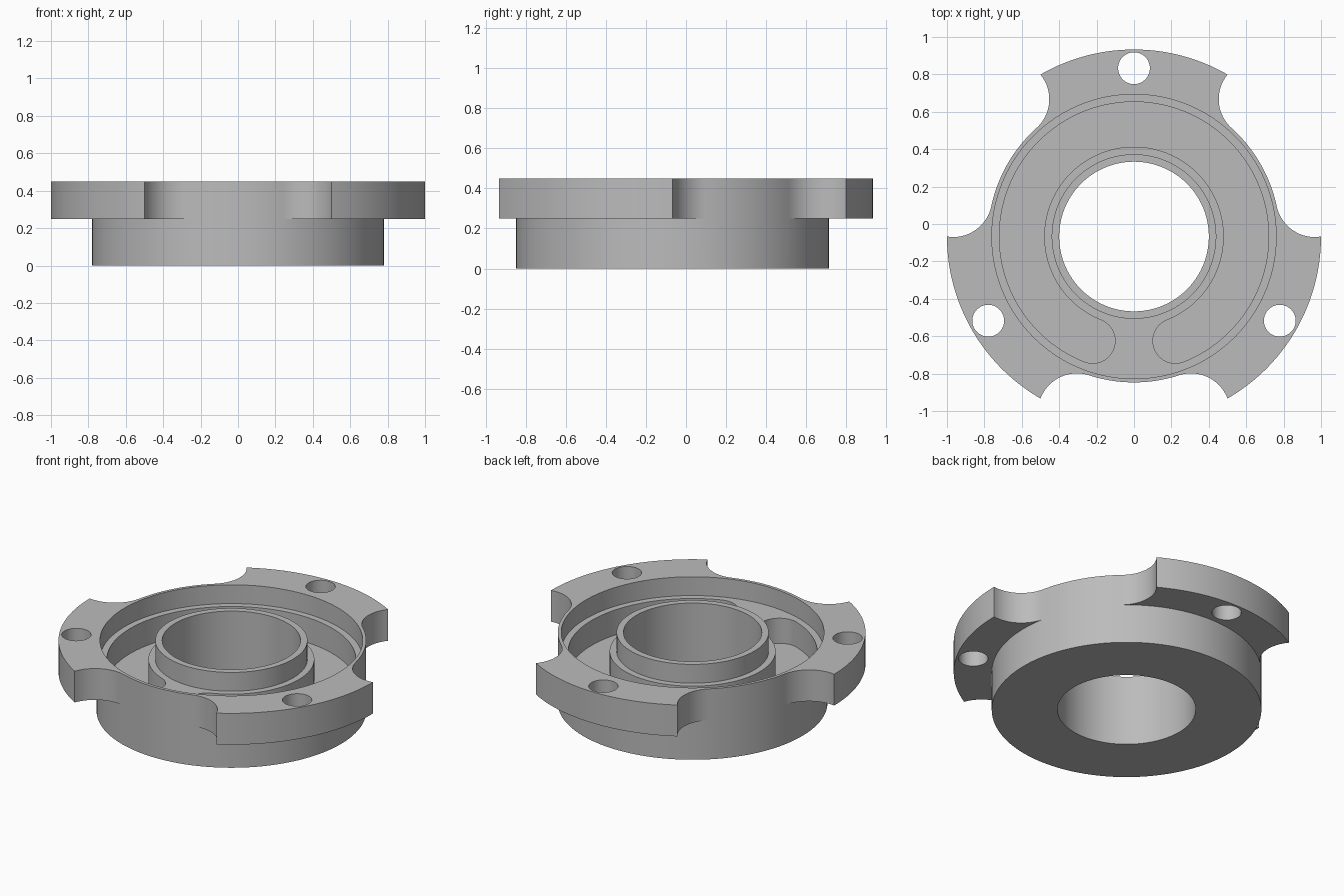
import bpy, bmesh
from math import radians, cos, sin, pi, atan2
from mathutils import Vector

CENTRE = (0, -0.067, 0)
BODY_R, FLANGE_R = 0.78, 1.0
FLANGE_Z, TOP_Z, LEDGE_Z, SLOT_Z = 0.25, 0.45, 0.33, 0.17

cube = bpy.data.objects.get("Cube")
if cube:
    bpy.data.objects.remove(cube, do_unlink=True)

metal = bpy.data.materials.new("plain_grey_metal")
metal.use_nodes = True
grey = (0.5, 0.5, 0.5, 1)
metal.diffuse_color = grey
metal.node_tree.nodes["Principled BSDF"].inputs["Base Color"].default_value = grey


def polar(r, deg, origin=(0, 0)):
    a = radians(deg)
    return Vector((origin[0] + r * cos(a), origin[1] + r * sin(a)))


def arc(r, start, end, steps, origin=(0, 0)):
    return [polar(r, start + (end - start) * i / steps, origin) for i in range(steps + 1)]


def face(bm, points, z):
    bm.faces.new([bm.verts.new((p.x, p.y, z)) for p in points])


def walls(bm, points, z0, z1):
    for p, q in zip(points, points[1:] + points[:1]):
        bm.faces.new([bm.verts.new((v.x, v.y, z))
                      for v, z in ((p, z0), (q, z0), (q, z1), (p, z1))])


def finish(bm, name):
    bmesh.ops.remove_doubles(bm, verts=bm.verts, dist=1e-5)
    bmesh.ops.recalc_face_normals(bm, faces=bm.faces)
    mesh = bpy.data.meshes.new(name)
    bm.to_mesh(mesh)
    bm.free()
    mesh.materials.append(metal)
    obj = bpy.data.objects.new(name, mesh)
    obj.location = CENTRE
    bpy.context.collection.objects.link(obj)
    return obj


def prism(name, points, z0, z1):
    bm = bmesh.new()
    face(bm, points, z0)
    face(bm, points, z1)
    walls(bm, points, z0, z1)
    return finish(bm, name)


def tube(name, inner, outer, z0, z1):
    bm = bmesh.new()
    rings = [arc(r, 0, 358, 179) for r in (inner, outer)]
    for ring in rings:
        walls(bm, ring, z0, z1)
    for z in (z0, z1):
        for i in range(180):
            j = (i + 1) % 180
            face(bm, (rings[0][i], rings[0][j], rings[1][j], rings[1][i]), z)
    return finish(bm, name)


# Half of a mounting lobe: outer arc, then a scooped corner tangent to the body
scoop = radians(12)
fillet_r = ((BODY_R ** 2 + FLANGE_R ** 2 - 2 * BODY_R * FLANGE_R * cos(scoop))
            / (2 * (FLANGE_R * cos(scoop) - BODY_R)))
fillet_c = polar(BODY_R + fillet_r, 42)
to_corner = polar(FLANGE_R, 30) - fillet_c
corner_deg = atan2(to_corner.y, to_corner.x) * 180 / pi
sweep = (42 + 180 - corner_deg) % 360
if sweep > 180:
    sweep -= 360
half = arc(FLANGE_R, 0, 30, 15) + arc(fillet_r, corner_deg, corner_deg + sweep, 16, fillet_c)[1:]
lobe = [Vector((p.x, -p.y)) for p in reversed(half[1:])] + half


def turned(points, deg):
    a = radians(deg)
    return [Vector((p.x * cos(a) - p.y * sin(a), p.x * sin(a) + p.y * cos(a))) for p in points]


# Main housing: round body with a three-lobed flange
bm = bmesh.new()
outline = []
for centre in (90, 210, 330):
    edge = turned(lobe, centre)
    outline += edge + arc(BODY_R, centre + 44, centre + 76, 16)
    face(bm, edge + arc(BODY_R, centre + 40, centre - 40, 40), FLANGE_Z)
walls(bm, outline, FLANGE_Z, TOP_Z)
face(bm, outline, TOP_Z)
circle = arc(BODY_R, 0, 358, 179)
walls(bm, circle, 0, FLANGE_Z)
face(bm, circle, 0)
housing = finish(bm, "flanged_housing")

# Cutters: pocket around the boss, bore, curved slot and bolt holes
end_a, end_b = -68.4, 248.4
slot = (arc(0.72, end_a, end_b, 150)
        + arc(0.12, end_b, end_b + 180, 24, polar(0.6, end_b))[1:]
        + arc(0.48, end_b, end_a, 150)[1:]
        + arc(0.12, end_a + 180, end_a + 360, 24, polar(0.6, end_a))[1:-1])
cutters = [
    tube("pocket_cutter", 0.44, 0.76, LEDGE_Z, 0.6),
    prism("bore_cutter", arc(0.40, 0, 358, 179), -0.1, 0.6),
    prism("slot_cutter", slot, SLOT_Z, 0.4),
]
for angle in (90, 210, 330):
    hole = arc(0.085, 0, 354, 59, polar(0.9, angle))
    cutters.append(prism("bolt_hole_cutter", hole, 0.1, 0.6))

bpy.context.view_layer.objects.active = housing
for cutter in cutters:
    cutter.hide_render = True
    mod = housing.modifiers.new(cutter.name, 'BOOLEAN')
    mod.operation = 'DIFFERENCE'
    mod.solver = 'EXACT'
    mod.object = cutter
    bpy.ops.object.modifier_apply(modifier=mod.name)
    bpy.data.objects.remove(cutter, do_unlink=True)

# Smooth round walls, crisp machined edges
bpy.ops.object.select_all(action='DESELECT')
housing.select_set(True)
bpy.ops.object.shade_smooth_by_angle(angle=radians(30))
